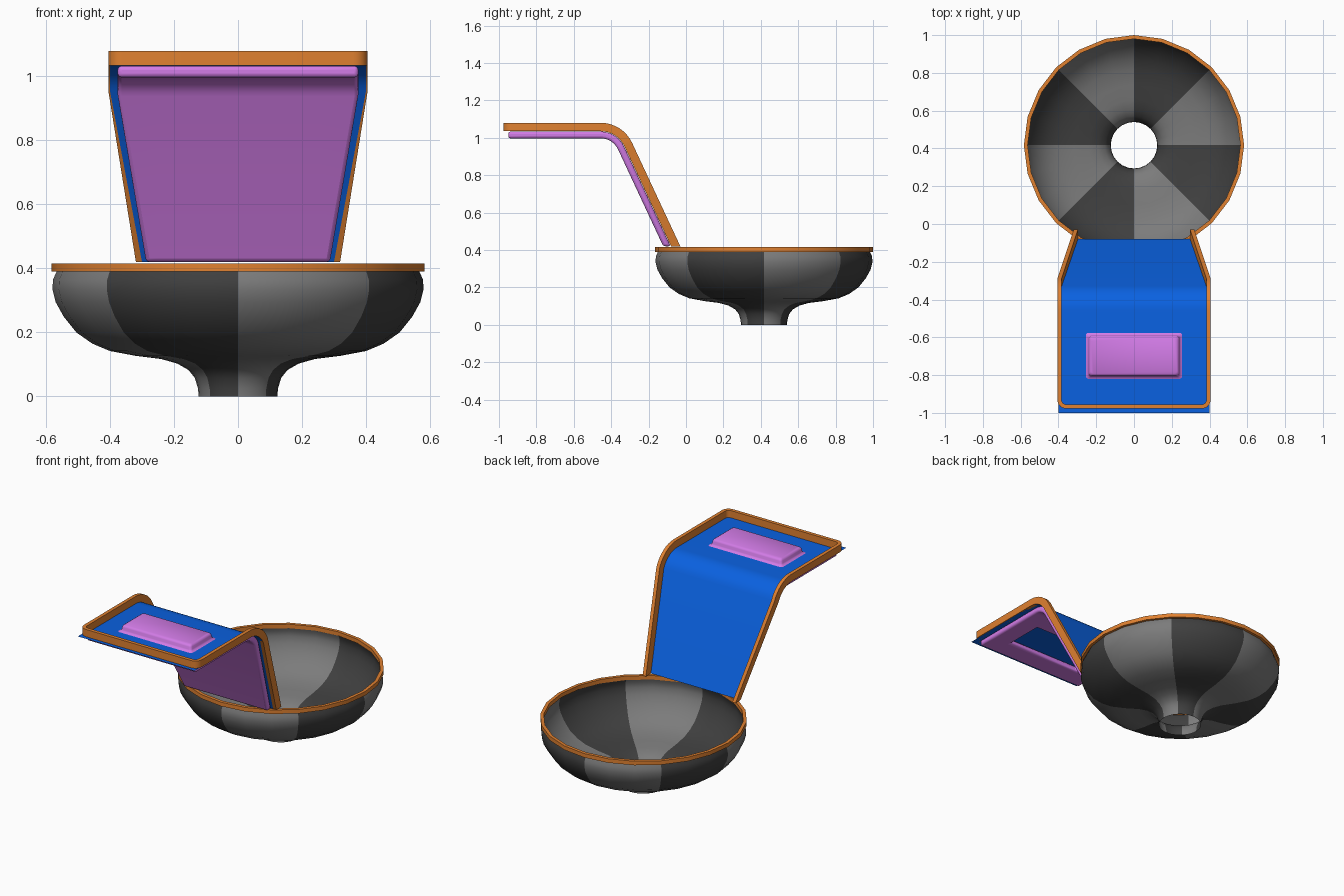
import bpy, bmesh
from math import sin, cos, pi, radians

if "Cube" in bpy.data.objects:
    bpy.data.objects.remove(bpy.data.objects["Cube"])


def material(name, rgb):
    m = bpy.data.materials.new(name)
    m.diffuse_color = (*rgb, 1)
    m.use_nodes = True
    m.node_tree.nodes["Principled BSDF"].inputs["Base Color"].default_value = m.diffuse_color
    return m


ORANGE = material("orange", (0.75, 0.22, 0.03))
BLUE = material("blue", (0.003, 0.12, 0.75))
PINK = material("pink", (0.65, 0.2, 0.8))
DARK = material("dark_grey", (0.05, 0.05, 0.05))
GREY = material("mid_grey", (0.2, 0.2, 0.2))


def build(name, verts, faces, mats, pick=None, angle=35):
    me = bpy.data.meshes.new(name)
    me.from_pydata(verts, [], faces)
    for m in mats:
        me.materials.append(m)
    if pick:
        for i, p in enumerate(me.polygons):
            p.material_index = pick(i)
    bm = bmesh.new()
    bm.from_mesh(me)
    bmesh.ops.recalc_face_normals(bm, faces=bm.faces)
    bm.to_mesh(me)
    bm.free()
    ob = bpy.data.objects.new(name, me)
    bpy.context.collection.objects.link(ob)
    bpy.ops.object.select_all(action='DESELECT')
    ob.select_set(True)
    bpy.context.view_layer.objects.active = ob
    bpy.ops.object.shade_smooth_by_angle(angle=radians(angle))
    return ob


def lathe(name, prof, cy, n, mats, closed=False, pick=None):
    k = len(prof)
    verts = [(r * cos(2 * pi * i / n), cy + r * sin(2 * pi * i / n), z)
             for i in range(n) for r, z in prof]
    faces = []
    for i in range(n):
        for j in range(k if closed else k - 1):
            a, b, j2 = i * k, (i + 1) % n * k, (j + 1) % k
            faces.append((a + j, b + j, b + j2, a + j2))
    return build(name, verts, faces, mats, pick)


# funnel bowl with alternating grey sectors
CY, SEG = 0.417, 24
bowl = [(.123, 0), (.125, .025), (.135, .058), (.155, .083), (.19, .103), (.24, .117),
        (.32, .127), (.40, .142), (.455, .165), (.505, .2), (.545, .25), (.57, .295),
        (.58, .335), (.578, .365), (.565, .395)]
lathe("bowl", bowl, CY, SEG, [GREY, DARK],
      pick=lambda i: (i // (len(bowl) - 1)) // 3 % 2)
lathe("bowl_rim", [(.563, .39), (.583, .39), (.583, .415), (.563, .415)], CY, SEG,
      [ORANGE], closed=True)

# side profile of the bent ramp, offset n along its normal
R, ARC = 0.14, 8


def bend(n):
    pts = []
    for i in range(ARC + 1):
        a = radians(90 - 65 * i / ARC)
        pts.append((-.456 + (R + n) * cos(a), 1.035 - R + (R + n) * sin(a)))
    return pts + [(-.08 + n * 1.103, .42)]


# ramp sheet
prof = [(-1.0, 1.035)] + bend(0)
wid = [.4] * (len(prof) - 1) + [.3]
verts = [(s * w, y, z) for (y, z), w in zip(prof, wid) for s in (-1, 1)]
build("ramp_sheet", verts, [(2 * i, 2 * i + 1, 2 * i + 3, 2 * i + 2)
                            for i in range(len(prof) - 1)], [BLUE])


# raised lip along both sides and the front of the ramp
def lip_half():
    out = []
    lo, hi = bend(0), bend(.045)
    for i in reversed(range(len(lo))):
        w = .405 if i < len(lo) - 1 else .319
        (y0, z0), (y1, z1) = lo[i], hi[i]
        out.append([(w, y0, z0), (w, y1, z1), (w - .022, y1, z1), (w - .022, y0, z0)])
    for i in range(7):
        a = radians(-15 * i)
        ring = []
        for r, z in ((.045, 1.035), (.045, 1.08), (.023, 1.08), (.023, 1.035)):
            ring.append((.36 + r * cos(a), -.932 + r * sin(a), z))
        out.append(ring)
    return out


half = lip_half()
rings = half + [[(-x, y, z) for x, y, z in r] for r in reversed(half)]
faces = [(4 * i + j, 4 * i + (j + 1) % 4, 4 * i + 4 + (j + 1) % 4, 4 * i + 4 + j)
         for i in range(len(rings) - 1) for j in range(4)]
e = 4 * (len(rings) - 1)
faces += [(0, 1, 2, 3), (e, e + 1, e + 2, e + 3)]
build("ramp_lip", [v for r in rings for v in r], faces, [ORANGE])

# underside padding with a rectangular window
bm = bmesh.new()
layers = []
for n in (-.002, -.038):
    line = [(y, 1.035 + n) for y in (-.95, -.82, -.58)] + bend(n)
    rows = []
    for i, (y, z) in enumerate(line):
        w = .376 if i < len(line) - 1 else .287
        rows.append([bm.verts.new((x, y, z)) for x in (-w, -.25, .25, w)])
    layers.append(rows)
top, low = layers
for i in range(len(top) - 1):
    for j in range(3):
        if (i, j) != (1, 1):
            for L in layers:
                bm.faces.new((L[i][j], L[i][j + 1], L[i + 1][j + 1], L[i + 1][j]))


def wall(loop):
    for (a, b), (c, d) in zip(loop, loop[1:] + loop[:1]):
        bm.faces.new((top[a][b], top[c][d], low[c][d], low[a][b]))


last = len(top) - 1
wall([(0, j) for j in range(4)] + [(i, 3) for i in range(1, last + 1)]
     + [(last, j) for j in (2, 1, 0)] + [(i, 0) for i in range(last - 1, 0, -1)])
wall([(1, 1), (1, 2), (2, 2), (2, 1)])
bm.verts.index_update()
pad = build("under_pad", [v.co[:] for v in bm.verts],
            [[v.index for v in f.verts] for f in bm.faces], [PINK])
bm.free()
bev = pad.modifiers.new("round", 'BEVEL')
bev.width, bev.segments, bev.limit_method = .012, 3, 'ANGLE'
bev.angle_limit = radians(40)

# raised block on top of the ramp with a flared foot
levels = [(0, 1.035), (.01, 1.04), (.014, 1.048), (.016, 1.062), (.02, 1.07), (.028, 1.075)]
verts, N = [], 16
for inset, z in levels:
    for c, (sx, sy) in enumerate(((1, 1), (-1, 1), (-1, -1), (1, -1))):
        for k in range(4):
            a = pi / 2 * (c + k / 3)
            verts.append((sx * (.255 - inset - .015) + .015 * cos(a),
                          -.698 + sy * (.122 - inset - .015) + .015 * sin(a), z))
faces = [(r * N + j, r * N + (j + 1) % N, (r + 1) * N + (j + 1) % N, (r + 1) * N + j)
         for r in range(len(levels) - 1) for j in range(N)]
faces.append(range((len(levels) - 1) * N, len(levels) * N))
build("top_block", verts, [tuple(f) for f in faces], [PINK], angle=50)
